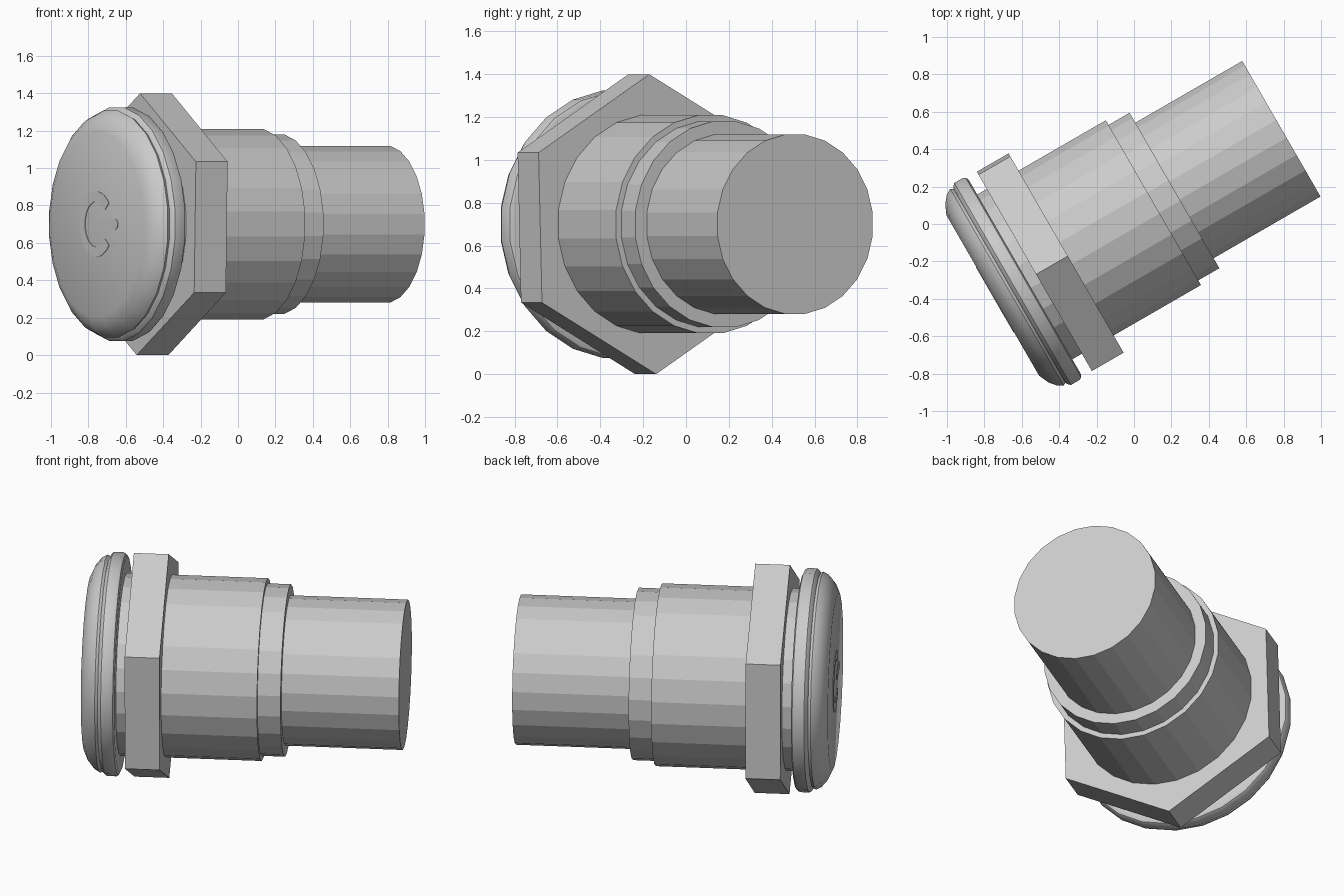
import bpy, bmesh
from math import sin, cos, radians, pi
from mathutils import Matrix

if "Cube" in bpy.data.objects:
    bpy.data.objects.remove(bpy.data.objects["Cube"])

# Shared frame: local z runs along the body axis, local x sideways, local y is up
AXIS = radians(30)
OFF = 0.047
FRAME = Matrix((
    (-sin(AXIS), 0, cos(AXIS), -sin(AXIS) * OFF),
    (cos(AXIS), 0, sin(AXIS), cos(AXIS) * OFF),
    (0, 1, 0, 0.70),
    (0, 0, 0, 1)))
SIDES = 24


def finish(name, bm, smooth=False):
    bmesh.ops.recalc_face_normals(bm, faces=bm.faces)
    mesh = bpy.data.meshes.new(name)
    bm.to_mesh(mesh)
    bm.free()
    ob = bpy.data.objects.new(name, mesh)
    bpy.context.collection.objects.link(ob)
    ob.matrix_world = FRAME
    if smooth:
        bpy.ops.object.select_all(action='DESELECT')
        ob.select_set(True)
        bpy.context.view_layer.objects.active = ob
        bpy.ops.object.shade_smooth_by_angle(angle=radians(30))
    return ob


def lathe(name, profile, sides=SIDES, turn=pi / SIDES, smooth=False):
    """Closed turned solid from (radius, position) pairs."""
    bm = bmesh.new()
    rings = [[bm.verts.new((r * cos(turn + 2 * pi * i / sides),
                            r * sin(turn + 2 * pi * i / sides), s))
              for i in range(sides)] for r, s in profile]
    for a, b in zip(rings, rings[1:]):
        for i in range(sides):
            j = (i + 1) % sides
            bm.faces.new((a[i], a[j], b[j], b[i]))
    bm.faces.new(rings[0])
    bm.faces.new(rings[-1])
    return finish(name, bm, smooth)


def plate(name, outline, s0, s1):
    """Flat outline extruded along the axis."""
    bm = bmesh.new()
    lo, hi = [[bm.verts.new((x, y, s)) for x, y in outline] for s in (s0, s1)]
    n = len(outline)
    bm.faces.new(lo)
    bm.faces.new(hi)
    for i in range(n):
        j = (i + 1) % n
        bm.faces.new((lo[i], lo[j], hi[j], hi[i]))
    return finish(name, bm)


def arc(cx, r, a0, a1, n):
    return [(cx + r * cos(radians(a0 + (a1 - a0) * i / n)),
             r * sin(radians(a0 + (a1 - a0) * i / n))) for i in range(n + 1)]


# Stepped barrel with collar and rear tube
lathe("stepped_barrel", [
    (0.513, -0.66), (0.513, 0.147), (0.484, 0.147), (0.484, 0.277),
    (0.422, 0.277), (0.422, 0.937)])

# Six-sided clamping nut
lathe("hex_nut", [(0.70, -0.588), (0.70, -0.392)], sides=6, turn=radians(31.5))

# Rounded push cap with a fine groove and rim
lathe("button_cap", [
    (0.50, -0.845), (0.556, -0.82), (0.596, -0.787), (0.612, -0.757),
    (0.604, -0.742), (0.616, -0.736), (0.629, -0.722), (0.629, -0.668),
    (0.622, -0.655), (0.605, -0.647), (0.50, -0.647)], smooth=True)

# Open ring and short bar on the cap face
ring = arc(0, 0.175, -140, 140, 28) + arc(0, 0.122, 140, -140, 28)
plate("face_ring_mark", ring, -0.848, -0.842)
bar = arc(-0.09, 0.028, -90, 90, 8) + arc(-0.20, 0.028, 90, 270, 8)
plate("face_bar_mark", bar, -0.848, -0.842)
